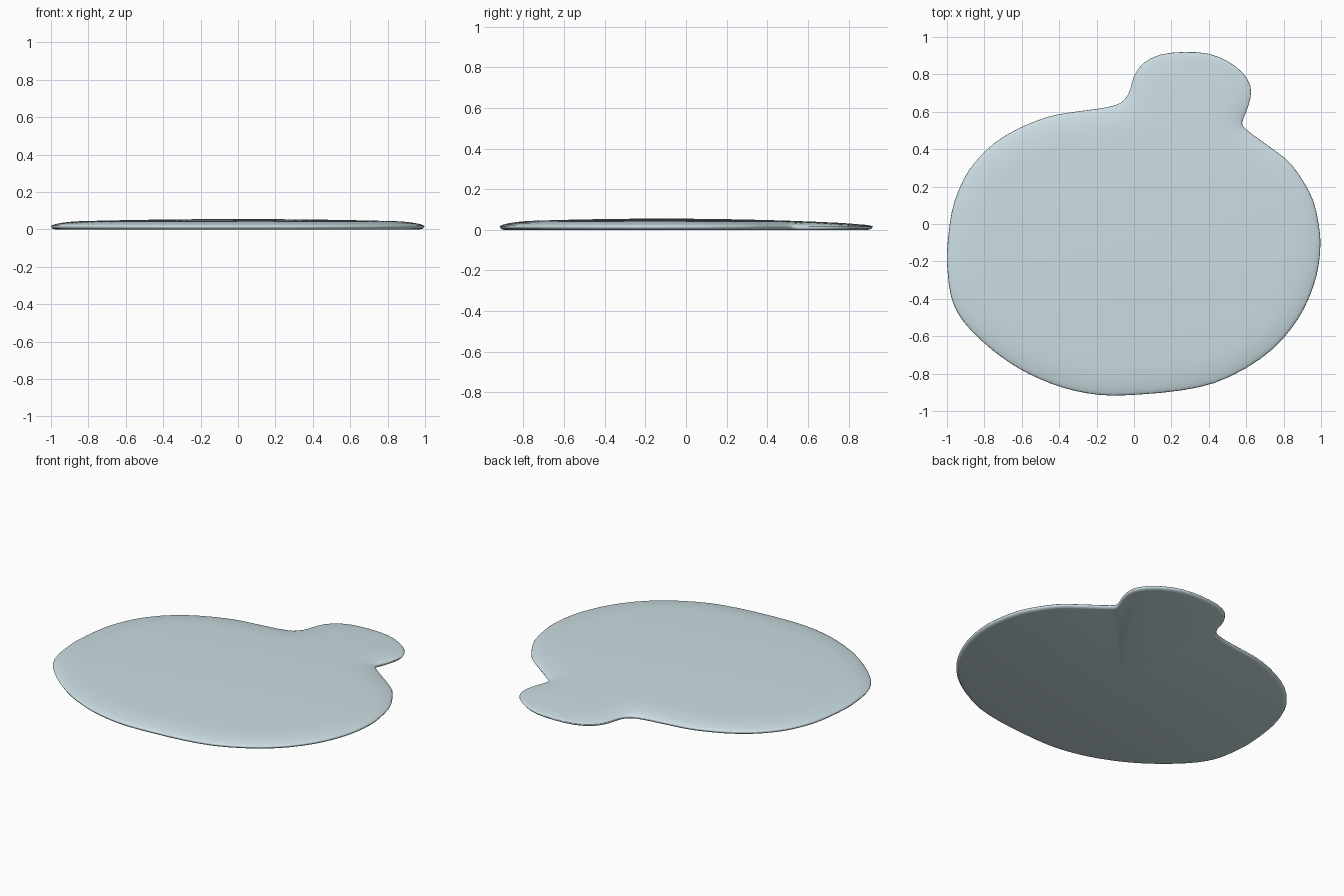
import bpy, bmesh
from mathutils import Vector
from mathutils.geometry import intersect_point_line

if "Cube" in bpy.data.objects:
    bpy.data.objects.remove(bpy.data.objects["Cube"])

# Puddle outline, clockwise from the top of the small lobe
OUTLINE = [(.27, .92), (.40, .91), (.50, .87), (.58, .81), (.622, .74), (.622, .67), (.60, .60),
           (.578, .54), (.60, .505), (.68, .445), (.77, .38), (.84, .32), (.91, .22), (.96, .12),
           (.987, 0), (.997, -.1), (.987, -.22), (.96, -.33), (.91, -.45), (.84, -.56), (.74, -.67),
           (.60, -.77), (.43, -.85), (.25, -.89), (.05, -.91), (-.12, -.917), (-.25, -.905),
           (-.38, -.875), (-.50, -.83), (-.62, -.77), (-.75, -.68), (-.87, -.57), (-.94, -.48),
           (-.98, -.38), (-.997, -.25), (-1, -.15), (-.985, 0), (-.96, .12), (-.91, .24),
           (-.85, .33), (-.75, .43), (-.62, .51), (-.47, .57), (-.35, .595), (-.20, .615),
           (-.10, .635), (-.05, .665), (-.02, .72), (0, .79), (.05, .86), (.14, .905)]
CENTRE = Vector((0, -.12, 0))
RIM_Z = .015


def smooth_loop(pts):
    """Catmull-Rom: adds one midpoint per segment."""
    out, n = [], len(pts)
    for i in range(n):
        a, b, c, d = (Vector((*pts[(i + k) % n], 0)) for k in (-1, 0, 1, 2))
        out += [b, (9 * (b + c) - a - d) / 16]
    return out


loop = smooth_loop(OUTLINE)
N = len(loop)


def edge_distance(p):
    best = 9
    for i in range(N):
        a, b = loop[i], loop[(i + 1) % N]
        q, t = intersect_point_line(p, a, b)
        q = a + (b - a) * min(max(t, 0), 1)
        best = min(best, (p - q).length)
    return best


def top_height(p):
    """Shallow dome with a rounded rim."""
    e2 = (p.x / 1.0) ** 2 + ((p.y - CENTRE.y) / .78) ** 2
    dome = max(.055 - .016 * e2, .030)
    t = min(edge_distance(p) / .16, 1)
    return RIM_Z + (dome - RIM_Z) * (1 - (1 - t) ** 2) ** .5


bm = bmesh.new()


def ring(scale, z=None):
    pts = [CENTRE + (p - CENTRE) * scale for p in loop]
    return [bm.verts.new((p.x, p.y, top_height(p) if z is None else z)) for p in pts]


# Flat underside, rounded rim, then domed top rings
rings = [ring(.975, 0), ring(.992, .004), ring(1, RIM_Z)]
rings += [ring(s) for s in (.997, .99, .98, .965, .945, .92, .89, .85, .8, .74, .66, .55, .4, .2)]
for lo, hi in zip(rings, rings[1:]):
    for i in range(N):
        j = (i + 1) % N
        bm.faces.new((lo[i], lo[j], hi[j], hi[i]))
peak = bm.verts.new((CENTRE.x, CENTRE.y, .055))
base = bm.verts.new((CENTRE.x, CENTRE.y, 0))
for i in range(N):
    j = (i + 1) % N
    bm.faces.new((rings[-1][i], rings[-1][j], peak))
    bm.faces.new((rings[0][j], rings[0][i], base))
bmesh.ops.recalc_face_normals(bm, faces=bm.faces)
for f in bm.faces:
    f.smooth = True

mesh = bpy.data.meshes.new("puddle")
bm.to_mesh(mesh)
bm.free()
puddle = bpy.data.objects.new("puddle", mesh)
bpy.context.collection.objects.link(puddle)

# Pale blue water colour
water = bpy.data.materials.new("water")
water.diffuse_color = (.60, .73, .77, 1)
water.use_nodes = True
water.node_tree.nodes["Principled BSDF"].inputs["Base Color"].default_value = water.diffuse_color
mesh.materials.append(water)
